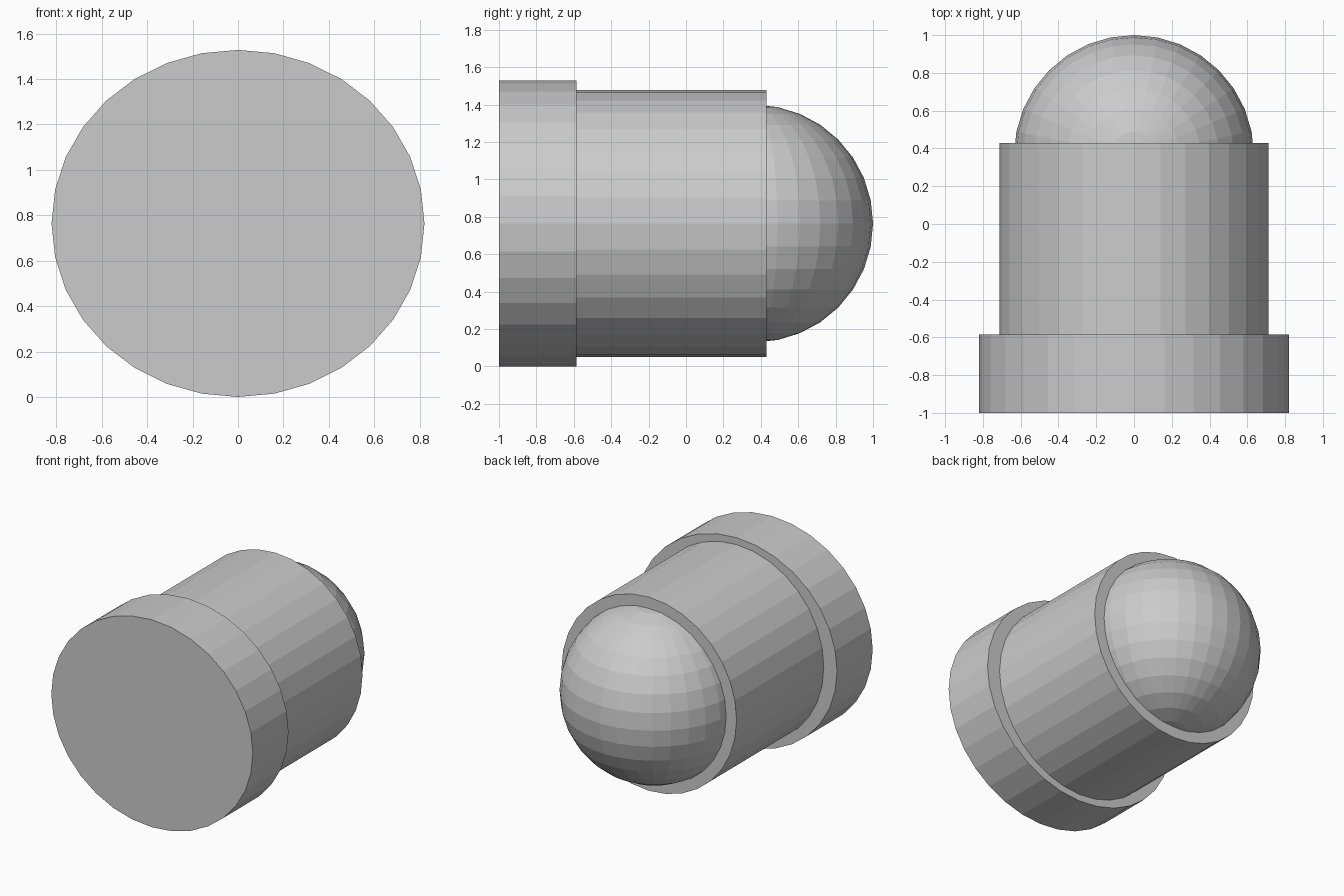
import bpy
import math

if "Cube" in bpy.data.objects:
    bpy.data.objects.remove(bpy.data.objects["Cube"])

AXIS_Z = 0.764  # height of the shared centre line


def drum(name, y0, y1, rx, rz):
    """32-sided cylinder lying along y, optionally elliptical."""
    bpy.ops.mesh.primitive_cylinder_add(
        vertices=32, radius=1, depth=y1 - y0,
        location=(0, (y0 + y1) / 2, AXIS_Z),
        rotation=(math.pi / 2, 0, 0))
    ob = bpy.context.object
    ob.name = name
    ob.scale = (rx, rz, 1)
    return ob


# Wide, slightly oval base collar at the front
drum("base_collar", -1.0, -0.585, 0.821, 0.764)

# Main round barrel
drum("barrel", -0.585, 0.43, 0.713, 0.713)

# Rounded nose: upright sphere sunk into the back of the barrel
bpy.ops.mesh.primitive_uv_sphere_add(
    segments=32, ring_count=16, radius=0.635, location=(0, 0.365, AXIS_Z))
bpy.context.object.name = "dome_nose"
